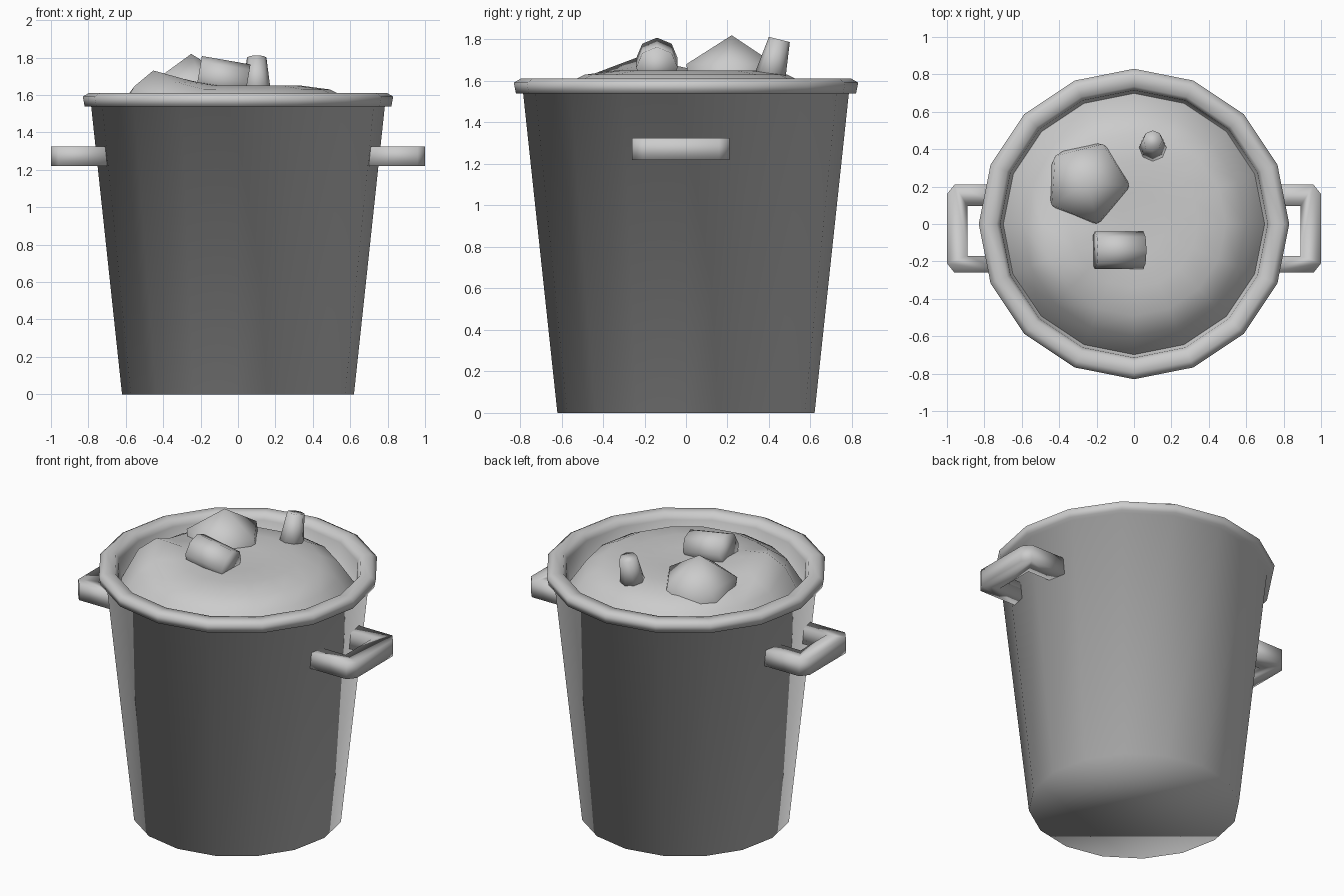
import bpy, bmesh, math
from mathutils import Vector

SIDES = 16
HANDLE_BOTTOM, HANDLE_HEIGHT = 1.22, 0.105

cube = bpy.data.objects.get("Cube")
if cube:
    bpy.data.objects.remove(cube, do_unlink=True)

grey = bpy.data.materials.new("plain_grey")
grey.use_nodes = True
grey.diffuse_color = (0.6, 0.6, 0.6, 1)
grey.node_tree.nodes["Principled BSDF"].inputs["Base Color"].default_value = (0.6, 0.6, 0.6, 1)


def add_object(name, bm):
    """Turn a bmesh into a fully smooth-shaded grey object."""
    bmesh.ops.recalc_face_normals(bm, faces=bm.faces)
    mesh = bpy.data.meshes.new(name)
    bm.to_mesh(mesh)
    bm.free()
    mesh.materials.append(grey)
    mesh.shade_smooth()
    obj = bpy.data.objects.new(name, mesh)
    bpy.context.collection.objects.link(obj)
    return obj


def lathe(profile):
    """Spin a (radius, height) profile around the z axis."""
    bm = bmesh.new()
    points = [bm.verts.new((r, 0, z)) for r, z in profile]
    edges = [bm.edges.new(pair) for pair in zip(points, points[1:])]
    bmesh.ops.spin(bm, geom=points + edges, cent=(0, 0, 0), axis=(0, 0, 1),
                   angle=math.tau, steps=SIDES, use_merge=True)
    bmesh.ops.remove_doubles(bm, verts=bm.verts, dist=0.0005)
    return bm


def tapered_chunk(name, start, end, r_start, r_end):
    """Capped eight-sided cylinder running between two points."""
    start, end = Vector(start), Vector(end)
    axis = end - start
    bm = bmesh.new()
    bmesh.ops.create_cone(bm, cap_ends=True, segments=8, radius1=r_start,
                          radius2=r_end, depth=axis.length)
    obj = add_object(name, bm)
    obj.location = (start + end) / 2
    obj.rotation_euler = axis.to_track_quat("Z", "Y").to_euler()


# Tapered bin, rolled rim and inner wall in one smooth skin, closed at both ends
bin_skin = lathe([(0.62, 0), (0.785, 1.54), (0.82, 1.54), (0.83, 1.592),
                  (0.795, 1.612), (0.735, 1.608), (0.715, 1.57), (0.69, 1.36)])
bmesh.ops.holes_fill(bin_skin, edges=bin_skin.edges, sides=0)
add_object("bin_body", bin_skin)

# Rubbish mound with one raised lump
mound = lathe([(0.705, 1.42), (0.6, 1.575), (0.49, 1.63), (0.34, 1.65),
               (0.17, 1.645), (0, 1.64)])
for v in mound.verts:
    distance = math.hypot(v.co.x + 0.45, v.co.y + 0.22)
    v.co.z += 0.105 * math.exp(-(distance / 0.17) ** 2)
add_object("rubbish_mound", mound)

# Pointed lump, apex up, partly buried
bm = bmesh.new()
bmesh.ops.create_icosphere(bm, subdivisions=1, radius=0.25)
lump = add_object("pointed_lump", bm)
lump.location = (-0.25, 0.22, 1.57)
ring = [v.co for v in lump.data.vertices if 0.05 < v.co.z < 0.2]
lump.rotation_euler.z = math.radians(-4) - math.atan2(ring[0].y, ring[0].x)

# Discarded can lying down and a small upright bottle
tapered_chunk("lying_can", (-0.21, -0.14, 1.71), (0.05, -0.14, 1.665), 0.1, 0.1)
tapered_chunk("small_bottle", (0.1, 0.4, 1.60), (0.1, 0.45, 1.80), 0.078, 0.052)

# Pair of square-section looped handles
outline = [(0.70, 0.21), (0.96, 0.21), (1.0, 0.16), (1.0, -0.21), (0.96, -0.26),
           (0.70, -0.26), (0.70, -0.17), (0.89, -0.17), (0.89, 0.095), (0.70, 0.095)]
for name, side in (("left_handle", 1), ("right_handle", -1)):
    bm = bmesh.new()
    base = bm.faces.new([bm.verts.new((side * x, y, HANDLE_BOTTOM)) for x, y in outline])
    raised = bmesh.ops.extrude_face_region(bm, geom=[base], use_keep_orig=True)["geom"]
    bmesh.ops.translate(bm, vec=(0, 0, HANDLE_HEIGHT),
                        verts=[g for g in raised if isinstance(g, bmesh.types.BMVert)])
    add_object(name, bm)
